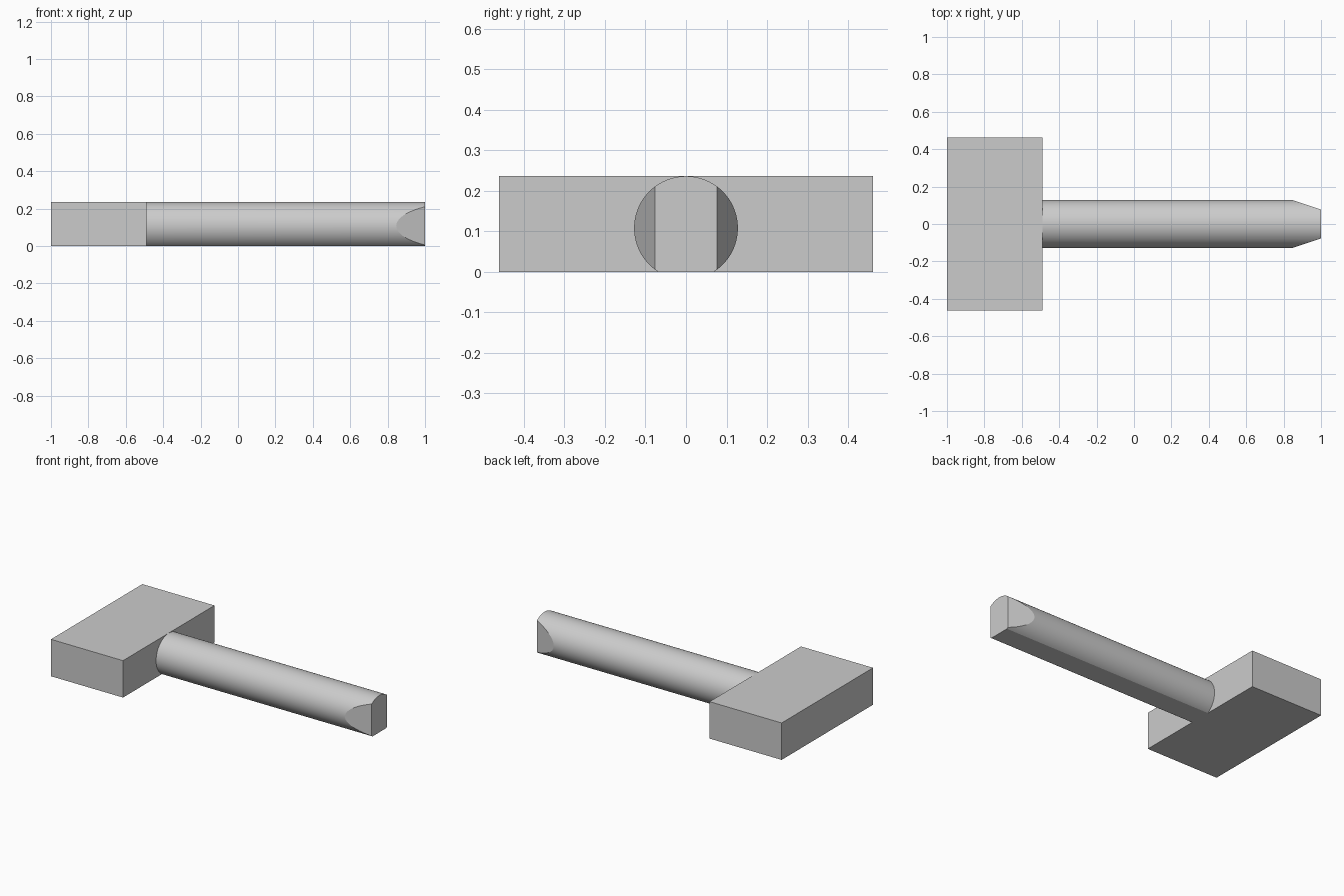
import bpy, bmesh, math
from mathutils import Matrix, Vector

cube = bpy.data.objects.get("Cube")
if cube:
    bpy.data.objects.remove(cube, do_unlink=True)

HEIGHT = 0.236
RADIUS = 0.128
JOINT = -0.49      # where the shaft meets the head

grey = bpy.data.materials.new("plain grey")
grey.use_nodes = True
colour = (0.6, 0.6, 0.6, 1)
grey.diffuse_color = colour
grey.node_tree.nodes["Principled BSDF"].inputs["Base Color"].default_value = colour


def add_object(name, bm):
    bmesh.ops.recalc_face_normals(bm, faces=bm.faces)
    mesh = bpy.data.meshes.new(name)
    bm.to_mesh(mesh)
    bm.free()
    mesh.materials.append(grey)
    obj = bpy.data.objects.new(name, mesh)
    bpy.context.collection.objects.link(obj)
    return obj


def slice_off(bm, point, normal):
    """Cut away everything on the normal's side and cap the opening."""
    bmesh.ops.bisect_plane(bm, geom=bm.verts[:] + bm.edges[:] + bm.faces[:],
                           plane_co=point, plane_no=normal, clear_outer=True)
    rim = [e for e in bm.edges if e.is_boundary]
    bmesh.ops.holes_fill(bm, edges=rim, sides=0)


# Rectangular head
bm = bmesh.new()
bmesh.ops.create_cube(bm, size=1)
bmesh.ops.scale(bm, vec=(JOINT + 1, 0.924, HEIGHT), verts=bm.verts)
bmesh.ops.translate(bm, vec=((JOINT - 1) / 2, 0, HEIGHT / 2), verts=bm.verts)
add_object("head_block", bm)

# Round shaft with a flat underside and a tapered tip
start = JOINT - 0.005
bm = bmesh.new()
bmesh.ops.create_cone(bm, cap_ends=True, segments=96, radius1=RADIUS,
                      radius2=RADIUS, depth=1 - start)
bmesh.ops.rotate(bm, matrix=Matrix.Rotation(math.pi / 2, 3, "Y"), verts=bm.verts)
bmesh.ops.translate(bm, vec=((1 + start) / 2, 0, HEIGHT - RADIUS), verts=bm.verts)
slice_off(bm, Vector((0, 0, 0)), Vector((0, 0, -1)))
for side in (-1, 1):
    slice_off(bm, Vector((1, side * 0.077, 0)), Vector((0.051, side * 0.154, 0)).normalized())
shaft = add_object("shaft", bm)

# Smooth the round surface, keep the cuts crisp
bpy.ops.object.select_all(action="DESELECT")
shaft.select_set(True)
bpy.context.view_layer.objects.active = shaft
bpy.ops.object.shade_smooth_by_angle(angle=math.radians(10))
